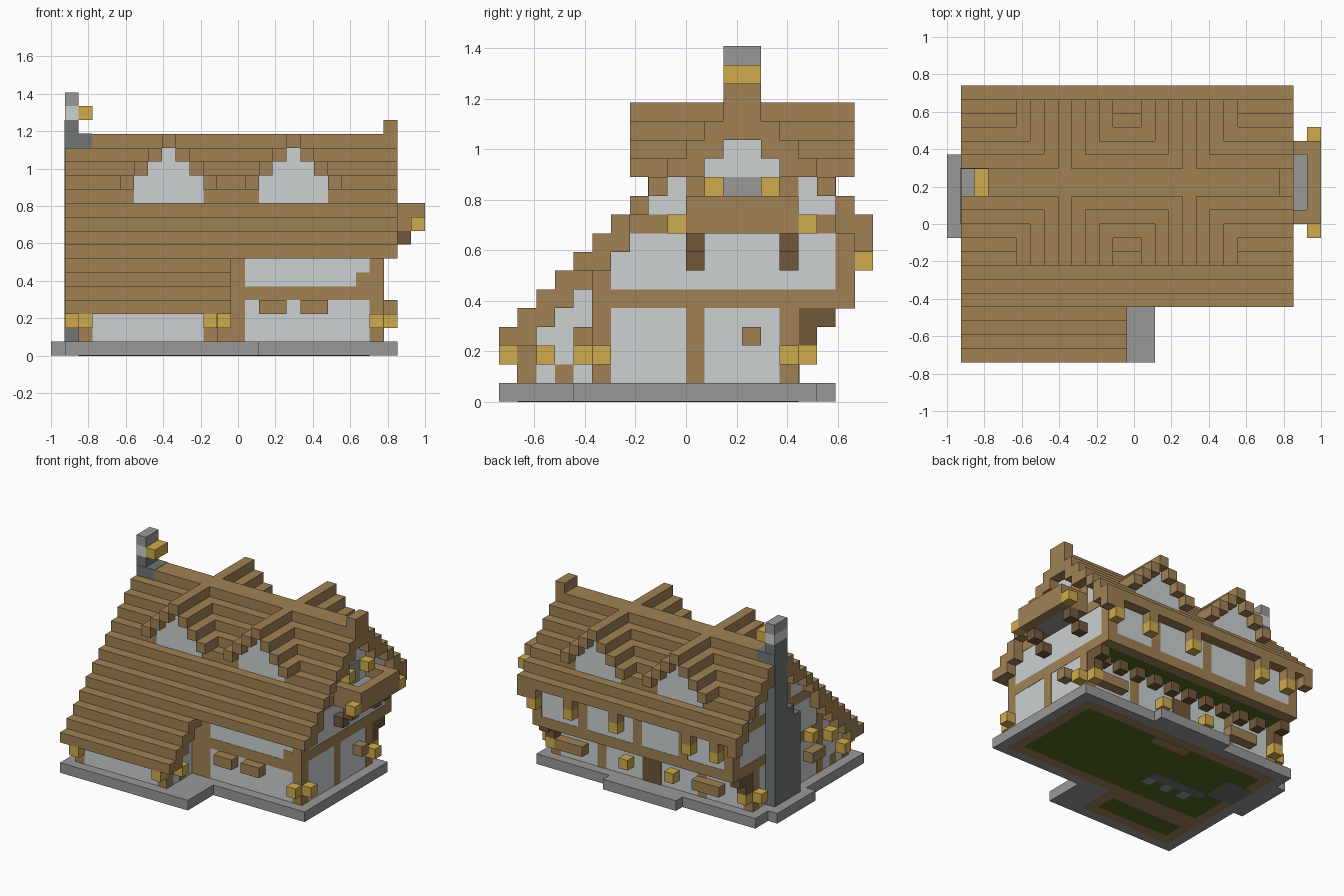
import bpy
import bmesh
from mathutils import Vector

# Everything is laid out on a grid of small cubes: i along x, j along y, k along z
CELL = 2 / 27
ORIGIN = Vector((-1, -10 * CELL, 0))
PROUD = 0.03  # how far trim stands out from the plaster, in cells
SKIN = 0.008  # thickness of the floor plates underneath, in cells

default_cube = bpy.data.objects.get("Cube")
if default_cube:
    bpy.data.objects.remove(default_cube, do_unlink=True)


def make_material(name, red, green, blue):
    def linear(value):
        value /= 255
        return value / 12.92 if value < 0.04 else ((value + 0.055) / 1.055) ** 2.4
    color = (linear(red), linear(green), linear(blue), 1)
    material = bpy.data.materials.new(name)
    material.use_nodes = True
    material.diffuse_color = color
    shader = material.node_tree.nodes["Principled BSDF"]
    shader.inputs["Base Color"].default_value = color
    shader.inputs["Roughness"].default_value = 0.9
    return material


wood = make_material("wood", 161, 130, 85)
dark_wood = make_material("dark wood", 112, 88, 57)
plaster = make_material("plaster", 204, 209, 210)
stone = make_material("stone", 153, 153, 153)
dark_stone = make_material("dark stone", 112, 118, 117)
lantern_gold = make_material("lantern gold", 207, 171, 76)
grass = make_material("grass", 82, 108, 40)


def build(name, material, boxes):
    """One object from boxes given as ((i, j, k), (i, j, k)) corner pairs."""
    bm = bmesh.new()
    for low, high in boxes:
        low, high = Vector(low), Vector(high)
        size, middle = high - low, (low + high) / 2
        corners = bmesh.ops.create_cube(bm, size=1)["verts"]
        for vert in corners:
            offset = Vector(a * b for a, b in zip(vert.co, size))
            vert.co = ORIGIN + (middle + offset) * CELL
    mesh = bpy.data.meshes.new(name)
    bm.to_mesh(mesh)
    bm.free()
    mesh.materials.append(material)
    item = bpy.data.objects.new(name, mesh)
    bpy.context.scene.collection.objects.link(item)
    return item


def cube(i, j, k, wide=1, deep=1, tall=1):
    return (i, j, k), (i + wide, j + deep, k + tall)


def plate(i, j, layer, wide=1, deep=1):
    """A thin sheet on the underside of the base."""
    return cube(i, j, -layer * SKIN, wide, deep, layer * SKIN)


def roof_top(j):
    return min(4 + j, 16, 29 - j)


def roof_thickness(j):
    return 1 if j in (0, 7, 8, 9, 16, 17, 19) else 2


def both_sides(j, k, deep, tall):
    """Trim on the two end walls."""
    return [cube(23, j, k, 1 + PROUD, deep, tall),
            cube(2 - PROUD, j, k, 1 + PROUD, deep, tall)]


# Stone base with front wing, rear step and chimney footing
build("base", stone, [
    cube(1, 4, 0, 24, 13), cube(1, 0, 0, 14, 4),
    cube(9, 17, 0, 8), cube(0, 9, 0, 1, 6)])

# Floor seen from underneath
build("floor_edge", wood, [plate(2, 5, 1, 22, 11), plate(2, 1, 1, 10, 4)])
build("floor_underside", grass, [plate(3, 6, 2, 20, 9), plate(3, 2, 2, 8, 2)])
build("door_sill", wood, [plate(11, 14, 3, 4, 1)])
build("hearth", dark_stone, [plate(2, 10, 3, 3, 3), plate(5, 9, 3, 6, 1)])
build("floor_stones", stone, [plate(i, 8, 3) for i in (6, 8, 10)])

# Plaster walls, stepped to follow the roof; the rear upper floor overhangs
walls = []
for j in range(1, 19):
    start = 5 if j > 15 else 1
    width = 10 if j < 5 else 22
    walls.append(cube(2, j, start, width, 1, roof_top(j) - roof_thickness(j) - start))
build("walls", plaster, walls)
build("overhang_underside", grass, [cube(3, 16, 5 - PROUD, 20, 2, PROUD)])

# Stepped main roof
rows = []
for j in range(20):
    top, thick = roof_top(j), roof_thickness(j)
    if j < 5:
        rows.append(cube(1, j, top - thick, 12, 1, thick))
    if j == 4:
        rows.append(cube(13, j, top - 1, 12))
    elif j > 4:
        rows.append(cube(1, j, top - thick, 24, 1, thick))
build("roof", wood, rows)
build("ridge_end", wood, [cube(24, 12, 16, 1, 2)])

# Two cross gables, each running from front to back
gable_roofs, gable_walls = [], []
for middle in (8, 17):
    for offset in range(-3, 4):
        rise = abs(offset)
        gable_roofs.append(cube(middle + offset, 7, 15 - rise, 1, 12))
        if rise < 3:
            gable_walls.append(cube(middle + offset, 8 - PROUD, 11,
                                    1, 10 + 2 * PROUD, 4 - rise))
build("cross_gable_roofs", wood, gable_roofs)
build("cross_gable_walls", plaster, gable_walls)

# Timber frame on the end walls
frame = []
for j in (5, 10, 15):
    frame += both_sides(j, 1, 1, 4)
frame += both_sides(5, 5, 13, 1) + both_sides(18, 5, 1, 4)
frame += both_sides(5, 5, 1, 2) + both_sides(7, 9, 11, 1)
frame += both_sides(10, 10, 1, 2) + both_sides(15, 10, 1, 2)
build("end_frame", wood, frame)

# Timber frame on the main front
front = [cube(i, 5 - PROUD, 1, 1, 1, 6) for i in (12, 13, 23)]
front += [cube(13, 5 - PROUD, 4, 11), cube(22, 5 - PROUD, 5)]
build("front_frame", wood, front)

# Timber frame of the low front wing
wing = [cube(i, 1 - PROUD, 1, 1, 1, 2) for i in (2, 11)]
for j, tall in ((1, 2), (3, 1)):
    wing.append(cube(11, j, 1, 1 + PROUD, 1, tall))
    wing.append(cube(2 - PROUD, j, 1, 1, 1, tall))
build("wing_frame", wood, wing)

# Timber frame on the back, ground floor and overhanging upper floor
back = [cube(i, 15, 1, 1, 1 + PROUD, 4) for i in (2, 7, 12, 18, 23)]
back += [cube(i, 18, 5, 1, 1 + PROUD, 4) for i in (2, 7, 12, 18, 23)]
back.append(cube(2, 18, 5 - PROUD, 22, 1 + PROUD, 1 + PROUD))
build("back_frame", wood, back)
build("back_door", dark_wood, [cube(12, 15, 1, 2, 1 + 2 * PROUD, 3)])

# Brackets under the overhang, stepped at the two corners
brackets = [cube(i, 16, 4) for i in range(4, 23, 2)]
for i in (2, 23):
    brackets += [cube(i, 16, 3), cube(i, 16, 4, 1, 2)]
build("overhang_brackets", dark_wood, brackets)

# Window boxes
build("front_window_boxes", wood, [cube(i, 4, 3, 2) for i in (15, 18)])
build("side_window_boxes", wood, [cube(24, 13, 3), cube(1, 6, 3, 1, 2)])
build("back_window_boxes", wood, [cube(i, 16, 2, 3) for i in (5, 20)])

# Balcony on the left end
build("balcony_rail", wood, [
    cube(26, 10, 9, 1, 6, 2), cube(24, 10, 9, 2, 1, 2), cube(24, 15, 9, 2, 1, 2)])
build("balcony_floor", stone, [cube(24, 11, 9, 2, 4)])
build("balcony_door", stone, [cube(23, 12, 9, 1 + 2 * PROUD, 2, 3)])
build("balcony_brackets", dark_wood,
      [cube(i, j, i - 17) for i in (24, 25) for j in (10, 15)])

# Chimney: wide foot, narrow stack, pale band and cap
left = 1 - PROUD
build("chimney_stack", dark_stone, [
    cube(left, 12, 1, 1 + PROUD, 2, 16), cube(left, 11, 1, 1 + PROUD, 1, 9),
    cube(left, 10, 1, 1 + PROUD, 1, 8),
    cube(left, 12 - PROUD, 15, 2, 2 + 2 * PROUD, 1 + PROUD)])
build("chimney_band", plaster, [cube(1, 12, 17, 1, 2)])
build("chimney_cap", stone, [cube(1, 12, 18, 1, 2)])

# Lanterns under the back eave, each on a wooden hanger
eave_spots = (3, 6, 14, 19, 23)
build("eave_hangers", wood, [cube(i, 19, 8) for i in (1, 24) + eave_spots])
lanterns = [cube(i, 19, 7) for i in eave_spots]

# Lanterns around the rest of the house
lanterns += [cube(i, 0, 2) for i in (2, 11)]
lanterns += [cube(i, 2, 2) for i in (1, 12)]
lanterns += [cube(23, 4, 2), cube(24, 5, 2)]
lanterns += [cube(i, 15, 2) for i in (1, 24)]
lanterns += [cube(i, 16, 2) for i in (2, 10, 15, 23)]
lanterns += [cube(26, j, 9) for j in (9, 16)]
lanterns += [cube(24, j, 11) for j in (11, 14)]
lanterns += [cube(1, 7, 5), cube(1, 4, 4)]
lanterns.append(cube(2, 12, 17, 1, 2))
build("lanterns", lantern_gold, lanterns)
